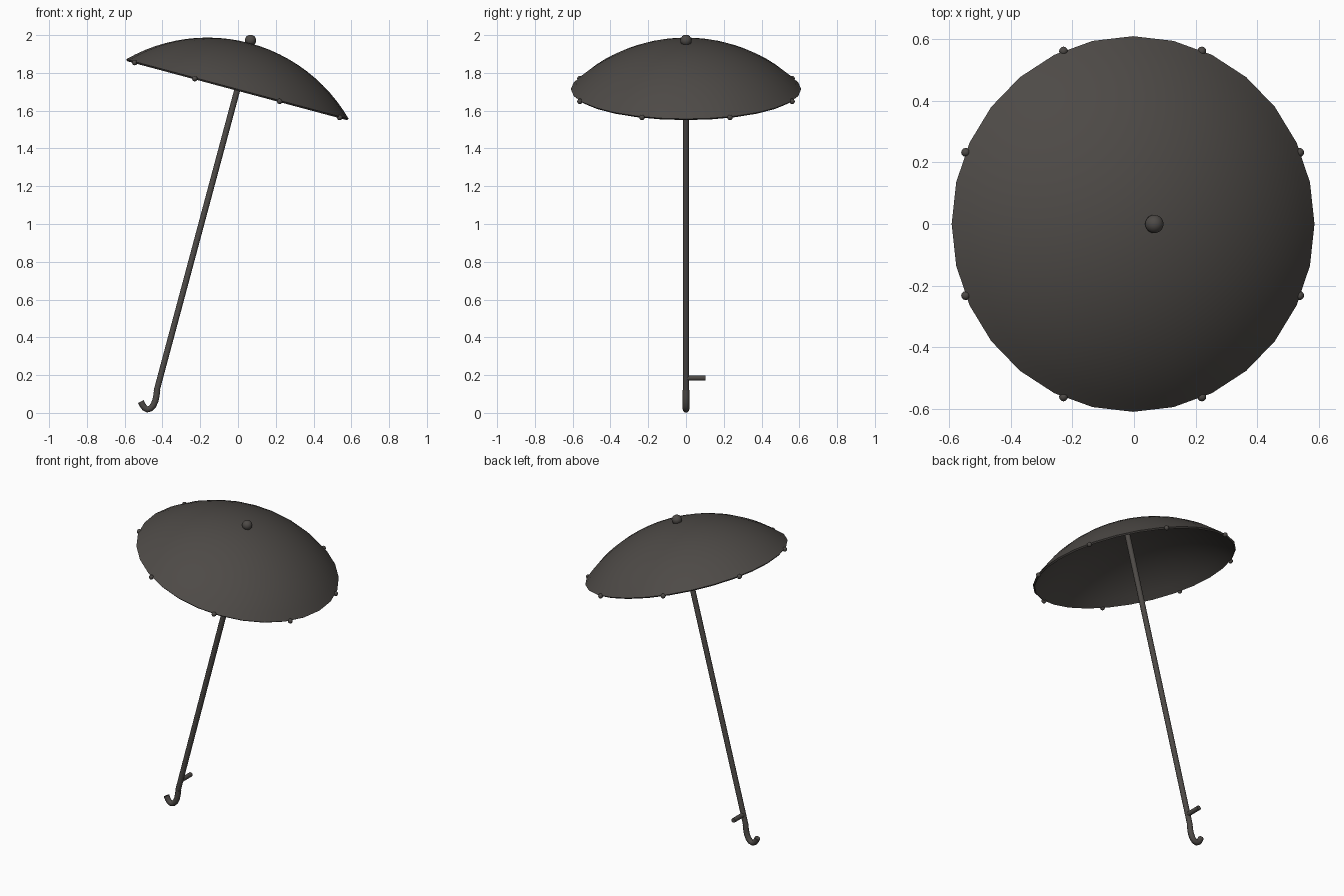
import bpy, bmesh, math
from mathutils import Matrix, Vector

if "Cube" in bpy.data.objects:
    bpy.data.objects.remove(bpy.data.objects["Cube"])

# Tilted frame: origin at the canopy rim centre, local z along the pole
TILT = Matrix.Translation((-0.003, 0, 1.714)) @ Matrix.Rotation(math.radians(15), 4, 'Y')
RIM, RISE, WALL, SIDES = 0.61, 0.252, 0.012, 28

mat = bpy.data.materials.new("dark_grey")
mat.diffuse_color = (0.075, 0.068, 0.062, 1)
mat.use_nodes = True
mat.node_tree.nodes["Principled BSDF"].inputs["Base Color"].default_value = mat.diffuse_color


def finish(ob, name, angle=50):
    ob.name = name
    ob.data.materials.append(mat)
    bpy.ops.object.select_all(action='DESELECT')
    ob.select_set(True)
    bpy.context.view_layer.objects.active = ob
    bpy.ops.object.shade_smooth_by_angle(angle=math.radians(angle))


def ball(name, pos, r, seg, rings):
    bpy.ops.mesh.primitive_uv_sphere_add(segments=seg, ring_count=rings, radius=r)
    ob = bpy.context.object
    ob.matrix_world = TILT @ Matrix.Translation(pos)
    finish(ob, name)


def tube(name, points, r, sides=12):
    # round bar swept along a path, capped at both ends
    cu = bpy.data.curves.new(name, 'CURVE')
    cu.dimensions = '3D'
    cu.bevel_depth = r
    cu.bevel_resolution = sides // 4
    cu.use_fill_caps = True
    sp = cu.splines.new('POLY')
    sp.points.add(len(points) - 1)
    for p, co in zip(sp.points, points):
        p.co = (*co, 1)
    tmp = bpy.data.objects.new(name, cu)
    bpy.context.collection.objects.link(tmp)
    bpy.context.view_layer.update()
    me = bpy.data.meshes.new_from_object(tmp.evaluated_get(bpy.context.evaluated_depsgraph_get()))
    bpy.data.objects.remove(tmp)
    ob = bpy.data.objects.new(name, me)
    bpy.context.collection.objects.link(ob)
    finish(ob, name)


# Canopy: spherical cap with a thin wall, turned about the pole
R = (RIM ** 2 + RISE ** 2) / (2 * RISE)
half = math.asin(RIM / R)
cz = RISE - R
profile = [(R * math.sin(half * i / 12), R * math.cos(half * i / 12) + cz) for i in range(13)]
inner = R - WALL
profile += [(inner * math.sin(half * i / 12), inner * math.cos(half * i / 12) + cz)
            for i in range(12, -1, -1)]
bm = bmesh.new()
verts = [bm.verts.new((x, 0, z)) for x, z in profile]
edges = [bm.edges.new(pair) for pair in zip(verts, verts[1:])]
bmesh.ops.spin(bm, geom=verts + edges, cent=(0, 0, 0), axis=(0, 0, 1),
               angle=math.tau, steps=SIDES, use_duplicate=False)
bmesh.ops.remove_doubles(bm, verts=bm.verts, dist=0.0005)
bmesh.ops.recalc_face_normals(bm, faces=bm.faces)
me = bpy.data.meshes.new("canopy")
bm.to_mesh(me)
bm.free()
canopy = bpy.data.objects.new("canopy", me)
bpy.context.collection.objects.link(canopy)
canopy.matrix_world = TILT
finish(canopy, "canopy", 40)

# Finial on top and eight rib tips round the rim
ball("finial", (0, 0, 0.267), 0.03, 20, 12)
for i in range(8):
    a = math.radians(22.5 + 45 * i)
    ball(f"rib_tip_{i + 1}", (0.608 * math.cos(a), 0.608 * math.sin(a), -0.005), 0.0145, 12, 8)

# Pole
foot = TILT @ Vector((0, 0, -1.655))
tube("pole", [foot, TILT @ Vector((0, 0, 0.245))], 0.0165)

# Hooked handle
hook = [(-0.428, 0.12), (-0.432, 0.09), (-0.438, 0.063), (-0.448, 0.04), (-0.462, 0.024),
        (-0.479, 0.0185), (-0.494, 0.026), (-0.505, 0.041), (-0.514, 0.06)]
tube("hook_handle", [(x, 0, z) for x, z in hook], 0.0175)

# Short peg on the back of the pole
peg = (TILT @ Vector((0, 0, -1.583))).x
tube("peg", [(peg, 0, 0.185), (peg, 0.103, 0.185)], 0.0145)
